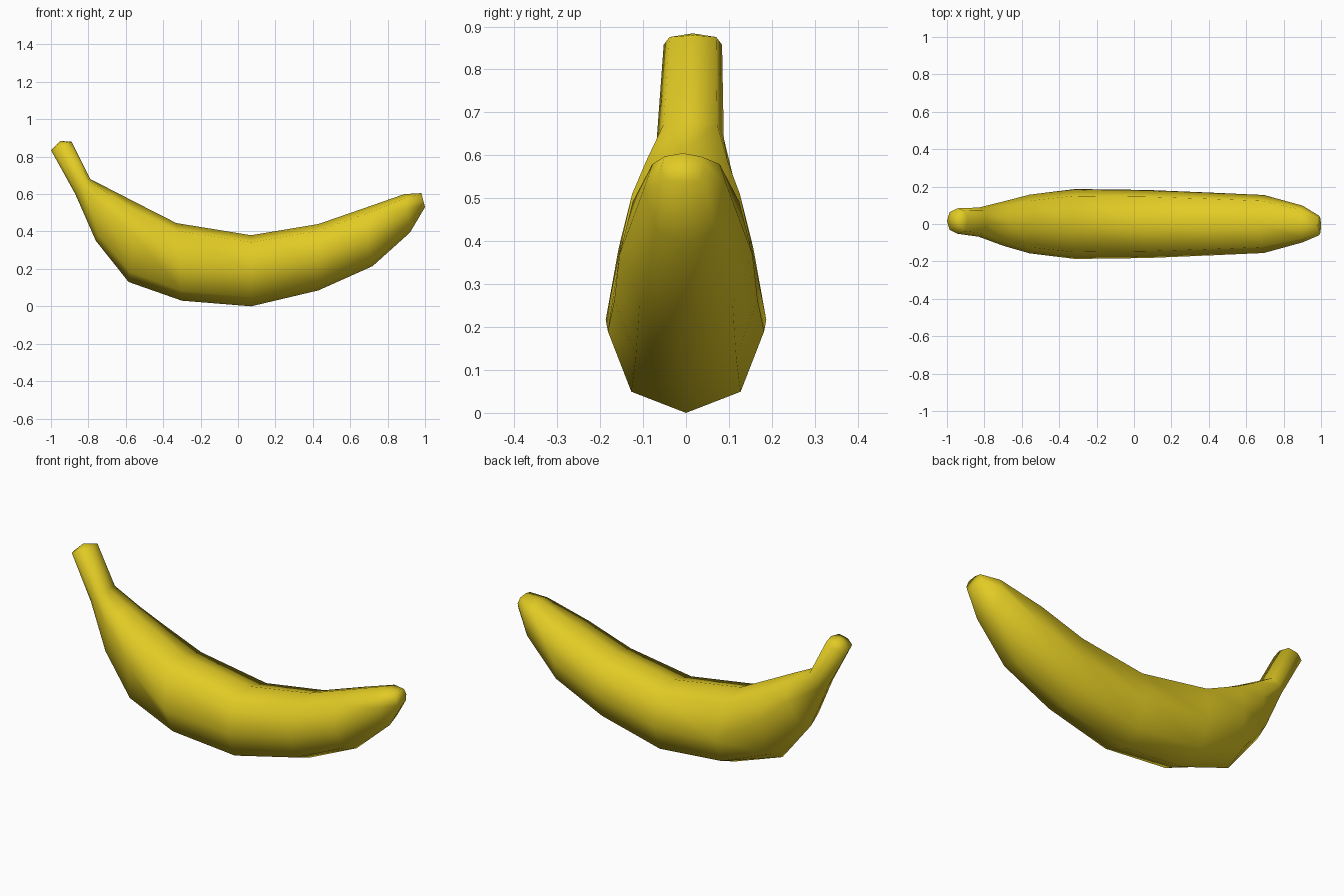
import bpy, bmesh

if "Cube" in bpy.data.objects:
    bpy.data.objects.remove(bpy.data.objects["Cube"])

# Cross-sections from stem to tip:
# bottom x, z, top x, z, half width, y centre, height fraction of the widest point
RINGS = [
    (-1.00, 0.835, -0.89, 0.88, 0.068, 0.016, 0.5),
    (-0.87, 0.60, -0.79, 0.68, 0.078, 0.01, 0.5),
    (-0.76, 0.35, -0.66, 0.614, 0.118, 0.002, 0.6),
    (-0.585, 0.13, -0.54, 0.552, 0.157, 0.0, 0.6),
    (-0.30, 0.03, -0.33, 0.445, 0.187, 0.0, 0.45),
    (0.07, 0.0, 0.07, 0.38, 0.182, 0.0, 0.5),
    (0.43, 0.085, 0.43, 0.44, 0.167, 0.0, 0.5),
    (0.72, 0.215, 0.67, 0.523, 0.155, 0.0, 0.5),
    (0.92, 0.395, 0.89, 0.60, 0.098, 0.0, 0.62),
    (1.00, 0.53, 0.98, 0.605, 0.052, -0.008, 0.5),
]

yellow = bpy.data.materials.new("banana yellow")
yellow.diffuse_color = (0.76, 0.60, 0.018, 1)
yellow.use_nodes = True
yellow.node_tree.nodes["Principled BSDF"].inputs["Base Color"].default_value = yellow.diffuse_color

bm = bmesh.new()


def make_ring(bx, bz, tx, tz, w, yc, f):
    """Eight-sided section with a rounded keel and a flatter top."""
    half = [(0.70, 0.13), (1.0, f), (0.80, 0.90)]
    pts = [(0, 0)] + half + [(0, 1)] + [(-y, h) for y, h in reversed(half)]
    return [bm.verts.new((bx + (tx - bx) * h, yc + w * y, bz + (tz - bz) * h))
            for y, h in pts]


# Peel: loft between sections
rings = [make_ring(*r) for r in RINGS]
for a, b in zip(rings, rings[1:]):
    for i in range(8):
        j = (i + 1) % 8
        bm.faces.new((a[i], a[j], b[j], b[i]))

# Stem end: slightly raised cap; blossom end: flat cap
apex = bm.verts.new((-0.95, 0.016, 0.884))
for i in range(8):
    bm.faces.new((rings[0][(i + 1) % 8], rings[0][i], apex))
bm.faces.new(rings[-1])

bmesh.ops.recalc_face_normals(bm, faces=bm.faces[:])
for face in bm.faces:
    face.smooth = True

mesh = bpy.data.meshes.new("banana")
bm.to_mesh(mesh)
bm.free()
mesh.materials.append(yellow)
banana = bpy.data.objects.new("banana", mesh)
bpy.context.collection.objects.link(banana)
